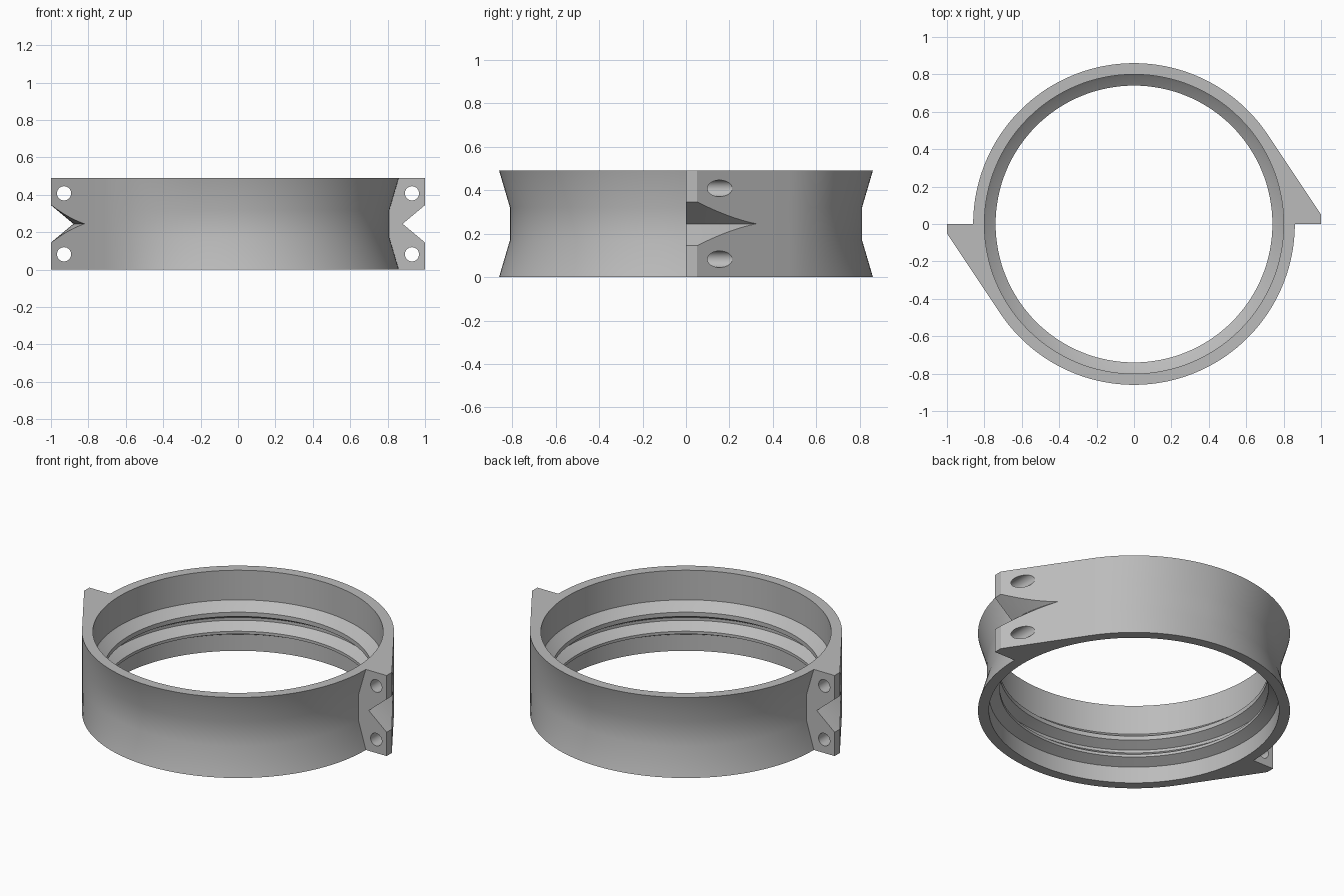
import bpy, bmesh, math

old = bpy.data.objects.get("Cube")
if old:
    bpy.data.objects.remove(old, do_unlink=True)

HEIGHT, MID, R = 0.49, 0.245, 0.86
TANGENT = math.radians(33.7)      # where the wedge lug meets the ring
STEPS = 64

grey = bpy.data.materials.new("matte_grey")
grey.use_nodes = True
grey.diffuse_color = (0.5, 0.5, 0.5, 1)
grey.node_tree.nodes["Principled BSDF"].inputs["Base Color"].default_value = (0.5, 0.5, 0.5, 1)


def make_object(name, bm):
    bmesh.ops.recalc_face_normals(bm, faces=bm.faces)
    mesh = bpy.data.meshes.new(name)
    bm.to_mesh(mesh)
    bm.free()
    mesh.materials.append(grey)
    obj = bpy.data.objects.new(name, mesh)
    bpy.context.collection.objects.link(obj)
    return obj


def bridge(bm, columns, loop_rows):
    """Join neighbouring columns of vertices into a closed round of quads."""
    rows = len(columns[0])
    for a, b in zip(columns, columns[1:] + columns[:1]):
        for i in range(rows if loop_rows else rows - 1):
            j = (i + 1) % rows
            bm.faces.new((a[i], b[i], b[j], a[j]))


def revolve(name, profile, closed, count=128):
    bm = bmesh.new()
    cols = []
    for k in range(count):
        a = math.tau * k / count
        cols.append([bm.verts.new((r * math.cos(a), r * math.sin(a), z)) for r, z in profile])
    bridge(bm, cols, closed)
    if not closed:
        for end in (0, -1):
            bm.faces.new([c[end] for c in cols])
    return make_object(name, bm)


def outer_radius(t):
    """Wedge lug first, then the plain ring."""
    if t < TANGENT:
        return min(1 / math.cos(t), R / math.cos(t - TANGENT))
    return R


def waist_depth(t):
    """The waist fades in beyond the lug."""
    s = min(max((t - TANGENT) / math.radians(46), 0), 1)
    return 0.05 * s * s * (3 - 2 * s)


# Outer body: two identical halves, each starting at a lug face
angles = [0, math.atan(0.05)]
angles += [TANGENT * k / 6 for k in range(1, 6)]
angles += [TANGENT + (math.pi - TANGENT) * k / STEPS for k in range(STEPS + 1)]
angles.sort()
bm = bmesh.new()
columns = []
for half in (0, math.pi):
    for t in angles:
        r, d = outer_radius(t), waist_depth(t)
        a = t + half
        columns.append([bm.verts.new((q * math.cos(a), q * math.sin(a), z)) for q, z in
                        ((r, 0), (r - d, 0.17), (r - d, 0.32), (r, HEIGHT))])
bridge(bm, columns, False)
for end in (0, -1):
    bm.faces.new([c[end] for c in columns])
body = make_object("clamp_ring", bm)

# Bore with two inner ribs
bore = revolve("bore_cutter", [
    (0.8, -0.1), (0.8, 0.10), (0.74, 0.13), (0.74, 0.147), (0.795, 0.188),
    (0.795, 0.205), (0.74, 0.237), (0.74, 0.263), (0.79, 0.30), (0.8, 0.31),
    (0.8, 0.6)], False)

# V groove running round through the lugs
groove = revolve("groove_cutter", [(0.88, MID), (1.12, MID - 0.2), (1.12, MID + 0.2)], True)

# Bolt holes through both lugs
cutters = [bore, groove]
for x in (-0.93, 0.93):
    for z in (0.082, 0.408):
        bpy.ops.mesh.primitive_cylinder_add(vertices=32, radius=0.038, depth=1,
                                            location=(x, 0, z), rotation=(math.pi / 2, 0, 0))
        bpy.context.object.name = "bolt_hole_cutter"
        bpy.context.object.data.materials.append(grey)
        cutters.append(bpy.context.object)

bpy.ops.object.select_all(action='DESELECT')
bpy.context.view_layer.objects.active = body
body.select_set(True)
for cutter in cutters:
    cutter.hide_render = True
    mod = body.modifiers.new("cut", 'BOOLEAN')
    mod.operation = 'DIFFERENCE'
    mod.solver = 'EXACT'
    mod.object = cutter
    bpy.ops.object.modifier_apply(modifier=mod.name)
for cutter in cutters:
    bpy.data.objects.remove(cutter, do_unlink=True)

bpy.ops.object.shade_smooth_by_angle(angle=math.radians(25))
